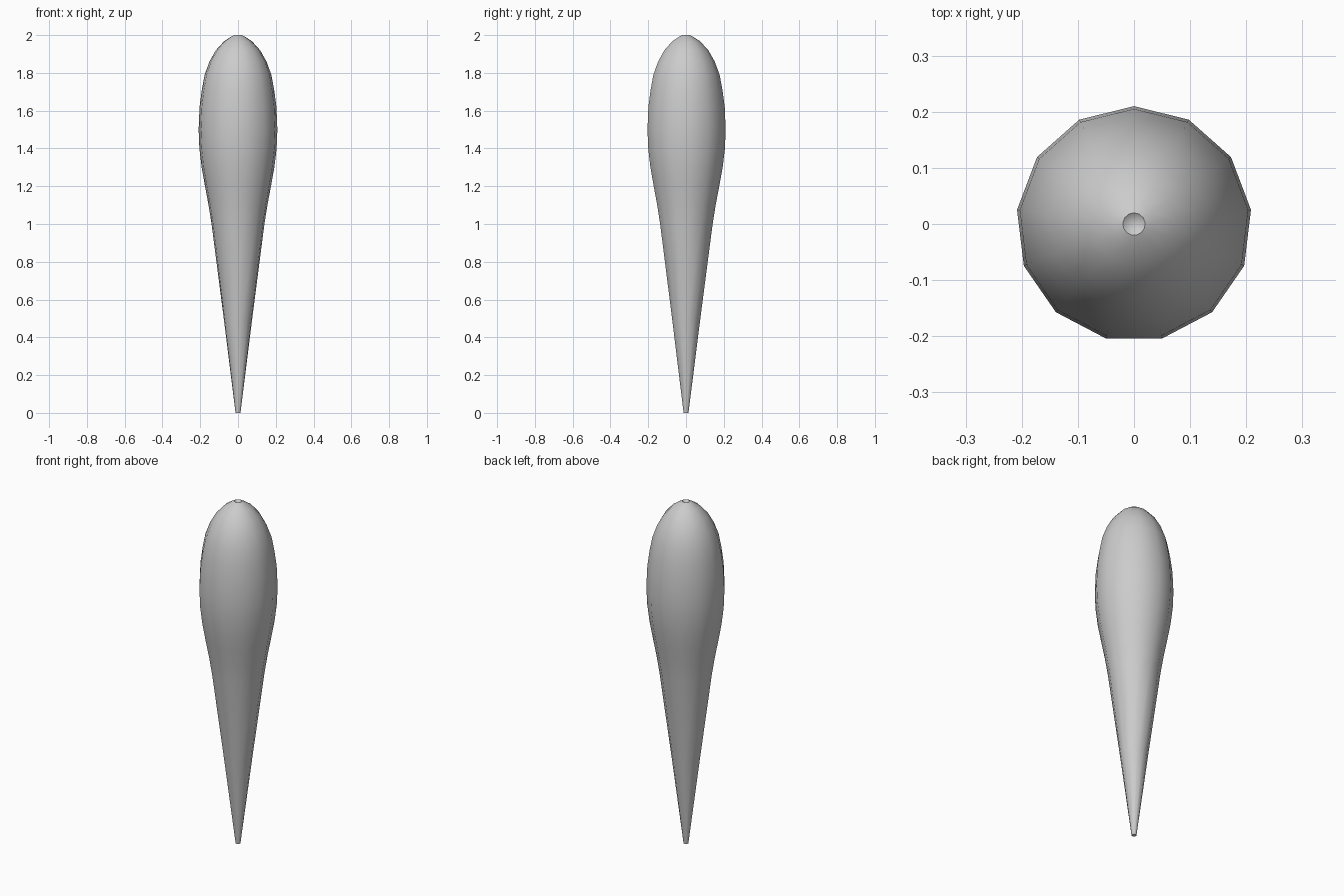
import bpy, bmesh, math

if "Cube" in bpy.data.objects:
    bpy.data.objects.remove(bpy.data.objects["Cube"])

SIDES = 13
# (radius, height) from the narrow foot up to the dimpled crown
profile = [(0.013, 0.0), (0.076, 0.5), (0.141, 1.0), (0.157, 1.1), (0.176, 1.2),
           (0.194, 1.3), (0.206, 1.4), (0.21, 1.5), (0.205, 1.62), (0.193, 1.71),
           (0.178, 1.79), (0.152, 1.86), (0.118, 1.92), (0.075, 1.967),
           (0.035, 1.993), (0.02, 2.0)]

bm = bmesh.new()
rings = []
for r, z in profile:
    ring = []
    for i in range(SIDES):
        a = math.pi / 2 + 2 * math.pi * i / SIDES
        ring.append(bm.verts.new((r * math.cos(a), r * math.sin(a), z)))
    rings.append(ring)

# side walls
for lo, hi in zip(rings, rings[1:]):
    for i in range(SIDES):
        j = (i + 1) % SIDES
        bm.faces.new((lo[i], lo[j], hi[j], hi[i]))

# flat foot and shallow dimple at the crown
bm.faces.new(rings[0][::-1])
tip = bm.verts.new((0, 0, 1.985))
for i in range(SIDES):
    bm.faces.new((rings[-1][i], rings[-1][(i + 1) % SIDES], tip))

mesh = bpy.data.meshes.new("tapered_club")
bm.to_mesh(mesh)
bm.free()
club = bpy.data.objects.new("tapered_club", mesh)
bpy.context.collection.objects.link(club)
bpy.context.view_layer.objects.active = club
club.select_set(True)
bpy.ops.object.shade_smooth_by_angle(angle=math.radians(60))
